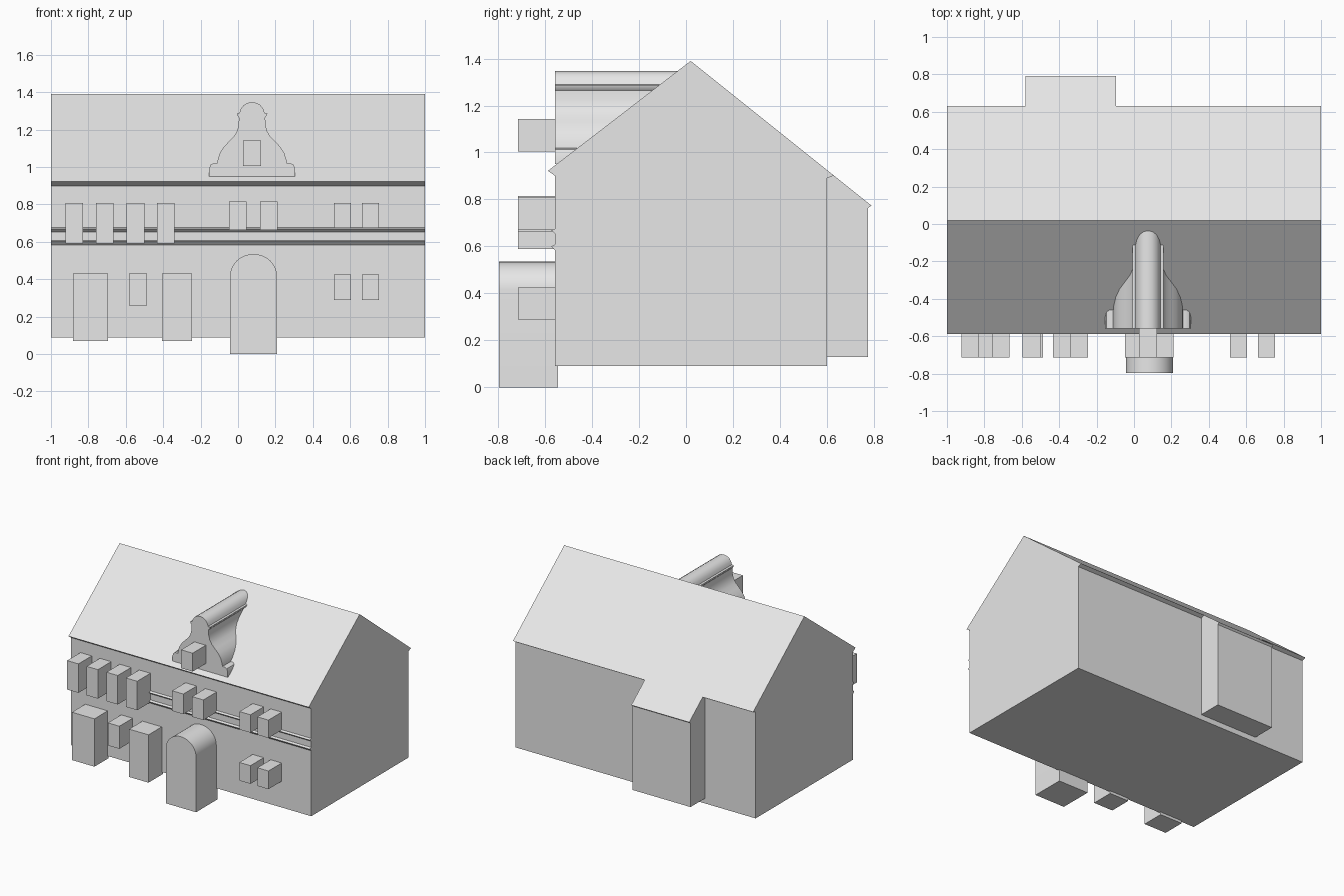
import bpy, bmesh, math

if "Cube" in bpy.data.objects:
    bpy.data.objects.remove(bpy.data.objects["Cube"])

grey = bpy.data.materials.new("light_grey")
grey.diffuse_color = (0.8, 0.8, 0.8, 1)
grey.use_nodes = True
grey.node_tree.nodes["Principled BSDF"].inputs["Base Color"].default_value = grey.diffuse_color


def prism(name, profile, start, end, axis, smooth=False):
    """Extrude a closed 2D profile (u, z) along the x or y axis."""
    place = (lambda u, z, d: (d, u, z)) if axis == "x" else (lambda u, z, d: (u, d, z))
    bm = bmesh.new()
    a = [bm.verts.new(place(u, z, start)) for u, z in profile]
    b = [bm.verts.new(place(u, z, end)) for u, z in profile]
    n = len(a)
    bm.faces.new(a)
    bm.faces.new(b[::-1])
    for i in range(n):
        j = (i + 1) % n
        bm.faces.new((a[i], b[i], b[j], a[j]))
    bmesh.ops.recalc_face_normals(bm, faces=bm.faces[:])
    mesh = bpy.data.meshes.new(name)
    bm.to_mesh(mesh)
    bm.free()
    mesh.materials.append(grey)
    if smooth:
        mesh.shade_smooth()
        mesh.set_sharp_from_angle(angle=math.radians(35))
    obj = bpy.data.objects.new(name, mesh)
    bpy.context.collection.objects.link(obj)
    return obj


def window(name, x0, x1, z0, z1, back=-0.545):
    prism(name, [(x0, z0), (x1, z0), (x1, z1), (x0, z1)], -0.715, back, "y")


# House body: gable section with eaves and two thin front ledges
WALL = -0.557
prism("house_body", [
    (0.60, 0.09), (0.60, 0.89), (0.63, 0.902), (0.02, 1.39),
    (-0.588, 0.922), (WALL, 0.90),
    (WALL, 0.676), (-0.574, 0.669), (WALL, 0.654),
    (WALL, 0.608), (-0.574, 0.601), (WALL, 0.583),
    (WALL, 0.09)], -1, 1, "x")

# Rear extension under the continued roof slope
prism("rear_extension", [
    (0.60, 0.13), (0.775, 0.13), (0.775, 0.763), (0.79, 0.774),
    (0.63, 0.902), (0.60, 0.89)], -0.58, -0.097, "x")

# Arched door block
cx, r, spring, rise = 0.083, 0.126, 0.415, 0.12
arch = [(cx + r * math.cos(math.pi * i / 20), spring + rise * math.sin(math.pi * i / 20))
        for i in range(21)]
prism("arched_door", [(cx - r, 0), (cx + r, 0)] + arch, -0.797, -0.545, "y", smooth=True)

# Curved dormer gable: half outline mirrored about its centre
half = [(0.23, 0.95), (0.23, 0.99), (0.222, 1.012), (0.208, 1.02), (0.186, 1.02),
        (0.183, 1.04), (0.172, 1.075), (0.152, 1.107), (0.125, 1.135), (0.098, 1.162),
        (0.08, 1.192), (0.072, 1.225), (0.07, 1.265), (0.08, 1.277), (0.082, 1.287),
        (0.067, 1.289), (0.06, 1.31), (0.045, 1.331), (0.024, 1.343)]
mid = 0.075
outline = ([(mid + u, z) for u, z in half] + [(mid, 1.347)]
           + [(mid - u, z) for u, z in reversed(half)])
prism("dormer_gable", outline, -0.558, 0.0, "y", smooth=True)
window("dormer_window", 0.027, 0.123, 1.005, 1.143)

# Upper windows
for i, x in enumerate((-0.922, -0.76, -0.595, -0.433)):
    window(f"upper_left_window_{i}", x, x + 0.094, 0.59, 0.808)
for i, x in enumerate((-0.048, 0.118)):
    window(f"upper_middle_window_{i}", x, x + 0.094, 0.663, 0.815)

# Right-hand windows on both floors
for i, x in enumerate((0.512, 0.662)):
    window(f"upper_right_window_{i}", x, x + 0.092, 0.673, 0.808)
    window(f"lower_right_window_{i}", x, x + 0.092, 0.288, 0.425)

# Lower left side doors and the window between them
window("side_door_0", -0.882, -0.695, 0.07, 0.43)
window("lower_left_window", -0.583, -0.487, 0.26, 0.43)
window("side_door_1", -0.406, -0.245, 0.07, 0.43)
